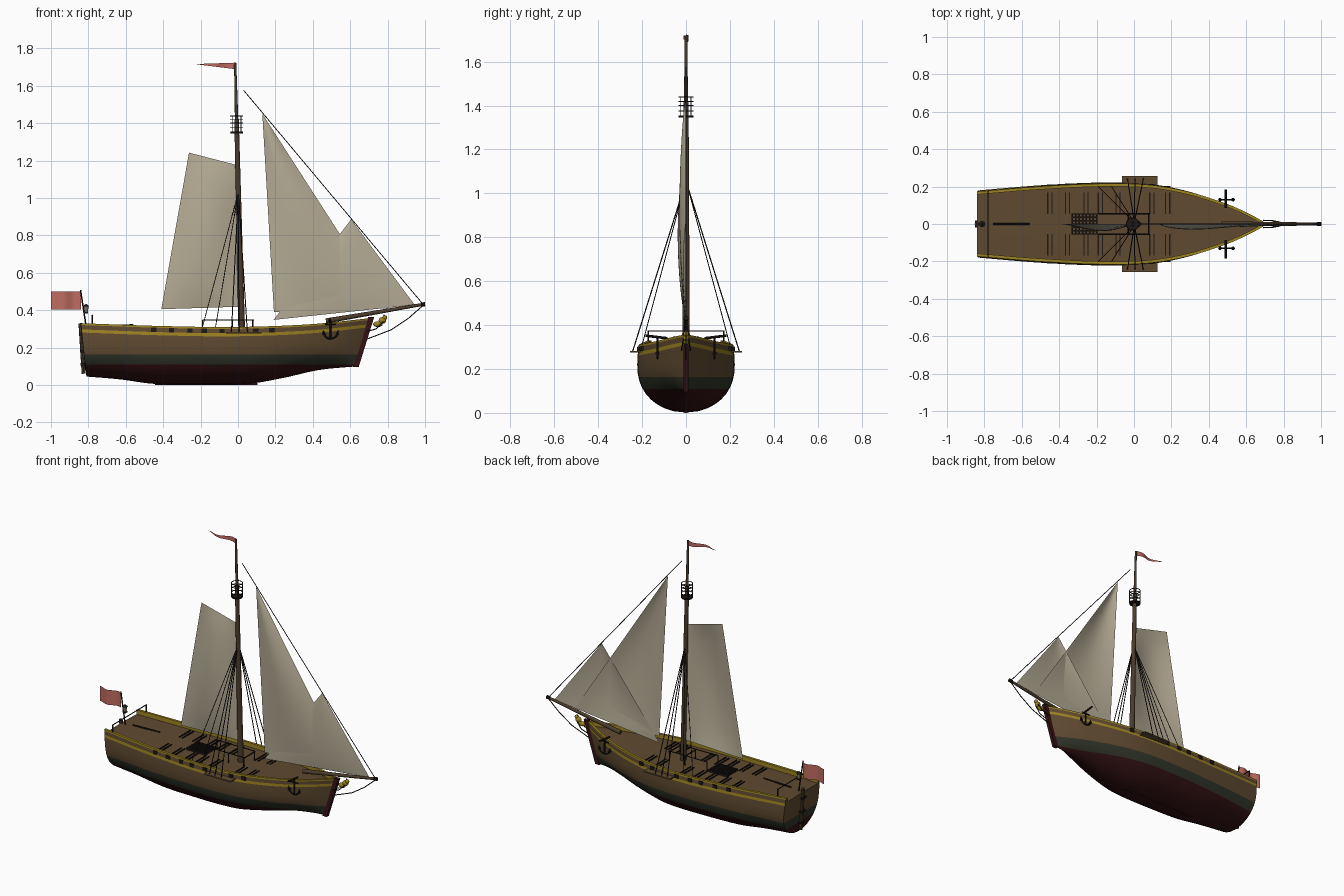
import bpy, bmesh, math
from mathutils import Vector, Matrix

if "Cube" in bpy.data.objects:
    bpy.data.objects.remove(bpy.data.objects["Cube"])

def material(name, r, g, b):
    m = bpy.data.materials.new(name)
    m.diffuse_color = (r, g, b, 1)
    m.use_nodes = True
    m.node_tree.nodes["Principled BSDF"].inputs["Base Color"].default_value = m.diffuse_color
    return m

BROWN = material("oak_brown", .115, .068, .03)
GREEN = material("dark_green", .03, .036, .022)
RED = material("bottom_red", .035, .006, .007)
YELLOW = material("rail_yellow", .34, .23, .015)
SPAR = material("spar_wood", .07, .045, .024)
BLACK = material("tarred_black", .012, .009, .008)
SAIL = material("canvas", .46, .41, .30)
FLAG = material("flag_red", .52, .15, .12)

def finish(name, bm, *mats):
    me = bpy.data.meshes.new(name)
    bm.to_mesh(me)
    bm.free()
    ob = bpy.data.objects.new(name, me)
    for m in mats:
        me.materials.append(m)
    bpy.context.collection.objects.link(ob)
    return ob

def box(bm, c, s):
    bmesh.ops.create_cube(bm, size=1, matrix=Matrix.Translation(c) @ Matrix.Diagonal((*s, 1)))

def rod(bm, a, b, r1, r2=None, n=8):
    a, b = Vector(a), Vector(b)
    d = b - a
    m = Matrix.Translation((a + b) / 2) @ d.to_track_quat('Z', 'Y').to_matrix().to_4x4()
    bmesh.ops.create_cone(bm, cap_ends=True, segments=n, radius1=r1,
                          radius2=r1 if r2 is None else r2, depth=d.length, matrix=m)

def path(bm, pts, r, n=6):
    for a, b in zip(pts, pts[1:]):
        rod(bm, a, b, r, n=n)

def hoop(bm, c, radius, r, n=20):
    path(bm, [(c[0] + radius * math.cos(t * math.tau / n), c[1] + radius * math.sin(t * math.tau / n), c[2])
              for t in range(n + 1)], r, 5)

def curve(pts, x):
    # smooth interpolation through control points
    x = min(max(x, pts[0][0]), pts[-1][0])
    n = len(pts)
    slope = lambda i: ((pts[min(i + 1, n - 1)][1] - pts[max(i - 1, 0)][1]) /
                       (pts[min(i + 1, n - 1)][0] - pts[max(i - 1, 0)][0]))
    i = next(k for k in range(n - 1) if x <= pts[k + 1][0])
    (x0, y0), (x1, y1) = pts[i], pts[i + 1]
    d = x1 - x0
    t = (x - x0) / d
    return ((2*t**3 - 3*t*t + 1) * y0 + (t**3 - 2*t*t + t) * d * slope(i)
            + (3*t*t - 2*t**3) * y1 + (t**3 - t*t) * d * slope(i + 1))

BEAM = [(-.84, .18), (-.5, .207), (-.15, .222), (.1, .214), (.3, .178), (.5, .113), (.62, .057), (.715, 0)]
SHEER = [(-.84, .33), (-.4, .315), (0, .31), (.4, .325), (.715, .358)]
KEEL = [(-.84, .045), (-.65, .03), (-.45, .006), (-.2, .002), (.1, .006), (.3, .037), (.5, .08), (.715, .1)]

def sheer(x): return curve(SHEER, x)

def hull_y(X, z):
    k = curve(KEEL, X)
    s = min(max((z - k) / (.22 - k), 0), 1)
    bow = min(max((X - .1) / .6, 0), 1)
    f = (1 - (1 - s) ** 2.3) ** (.5 + .2 * bow)
    return max(0, curve(BEAM, X)) * f * (1 - max(0, (z - .24) * .4))

def hull_x(X, z):
    xs = -.84 + .03 * (.33 - z) / .29
    xe = .64 + .075 * (z - .1) / .26
    return xs + (X + .84) / 1.555 * (xe - xs)

# Hull: lofted stations, with stripe, rail and deck rows
bm = bmesh.new()
N = 44
for side in (1, -1):
    rings = []
    for i in range(N + 1):
        X = -.84 + 1.555 * i / N
        k, h = curve(KEEL, X), sheer(X)
        zs = [k + (h - .05 - k) * (j / 10) ** 1.6 for j in range(11)] + [h - .033, h - .01, h]
        pts = [(hull_x(X, z), hull_y(X, z), z) for z in zs]
        x, y, z = pts[-1]
        yi = max(0, y - .016)
        pts += [(x, yi, h), (x, yi, h - .028), (x, 0, h - .024)]
        rings.append([bm.verts.new((p[0], p[1] * side, p[2])) for p in pts])
    for a, b in zip(rings, rings[1:]):
        for j in range(len(a) - 1):
            f = bm.faces.new((a[j], b[j], b[j + 1], a[j + 1]))
            f.material_index = 3 if j in (10, 12, 13, 14) else 0
    bm.faces.new(rings[0])
bmesh.ops.remove_doubles(bm, verts=bm.verts, dist=1e-5)
for z in (.108, .163):
    bmesh.ops.bisect_plane(bm, geom=bm.verts[:] + bm.edges[:] + bm.faces[:], plane_co=(0, 0, z), plane_no=(0, 0, 1))
for f in bm.faces:
    z = f.calc_center_median().z
    if z < .163:
        f.material_index = 2 if z < .108 else 1
bmesh.ops.recalc_face_normals(bm, faces=bm.faces)
finish("hull", bm, BROWN, GREEN, RED, YELLOW)

# Stem post and keel
bm = bmesh.new()
prof = [(.615, .095), (.645, .095), (.728, .362), (.695, .362)]
sides = [[bm.verts.new((x, y, z)) for x, z in prof] for y in (-.011, .011)]
bm.faces.new(sides[0])
bm.faces.new(sides[1][::-1])
for i in range(4):
    j = (i + 1) % 4
    bm.faces.new((sides[0][i], sides[0][j], sides[1][j], sides[1][i]))
bmesh.ops.recalc_face_normals(bm, faces=bm.faces)
finish("stem_post", bm, RED)
bm = bmesh.new()
box(bm, (-.17, 0, .005), (.55, .014, .01))
finish("keel", bm, RED)

# Rudder, hinges and tiller
bm = bmesh.new()
rod(bm, (-.825, 0, .06), (-.842, 0, .33), .011)
finish("rudder", bm, SPAR)
bm = bmesh.new()
for z in (.11, .18, .27):
    box(bm, (-.836 + (.2 - z) * .06, 0, z), (.022, .04, .012))
rod(bm, (-.755, 0, .315), (-.56, 0, .32), .005)
finish("rudder_hinges_and_tiller", bm, BLACK)

# Gun ports and deck strips beside them
bm, strips = bmesh.new(), bmesh.new()
for x in (-.45, -.355, -.257, -.18, -.085, .095, .18):
    for s in (1, -1):
        z = sheer(x) - .021
        box(bm, (x, s * (hull_y(x, z) - .001), z), (.028, .012, .023))
        for d in (-.011, .011):
            box(strips, (x + d, s * .112, sheer(x) - .024), (.006, .115, .008))
finish("gun_ports", bm, BLACK)
finish("gun_slides", strips, BLACK)

# Hatch grating
bm = bmesh.new()
for i in range(8):
    box(bm, (-.33 + i * .0186, 0, .294), (.007, .112, .012))
for i in range(7):
    box(bm, (-.265, -.053 + i * .0177, .294), (.14, .007, .012))
finish("hatch_grating", bm, BLACK)

# Rail around the mast foot
bm = bmesh.new()
for x in (-.03, .08):
    for y in (-.055, .055):
        rod(bm, (x, y, .28), (x, y, .345), .004)
for s in (-.055, .055):
    rod(bm, (-.19, s, .347), (.085, s, .347), .003)
    rod(bm, (-.19, s, .28), (-.19, s, .347), .003)
    rod(bm, (.025 + s, -.06, .342), (.025 + s, .06, .342), .004)
finish("mast_foot_rail", bm, BLACK)

# Channels: side plates for the shrouds
bm = bmesh.new()
for s in (1, -1):
    box(bm, (.03, s * .229, .278), (.19, .054, .008))
finish("shroud_channels", bm, BROWN)

# Mast and bowsprit
def mast(z, y=0): return (.02 - .035 * (z - .28) / 1.44, y, z)
bm = bmesh.new()
rod(bm, mast(.27), mast(1.42), .018, .012, 14)
rod(bm, mast(1.34), mast(1.72), .010, .006, 12)
finish("mast", bm, SPAR)
bm = bmesh.new()
rod(bm, (.47, 0, .342), (.985, 0, .43), .014, .008, 12)
finish("bowsprit", bm, SPAR)

# Lookout basket and spar end caps
bm = bmesh.new()
cx = mast(1.4)[0]
for z in (1.352, 1.375, 1.4, 1.418, 1.438):
    hoop(bm, (cx, 0, z), .033, .0025)
rod(bm, (cx, 0, 1.345), (cx, 0, 1.352), .034, n=20)
for i in range(4):
    a = math.tau * (i + .5) / 4
    x, y = cx + .033 * math.cos(a), .033 * math.sin(a)
    rod(bm, (x, y, 1.35), (x, y, 1.438), .002, n=5)
rod(bm, (.978, 0, .429), (1, 0, .432), .011, n=10)
finish("lookout_basket_and_cap", bm, BLACK)

# Standing rigging
bm = bmesh.new()
for s in (1, -1):
    for x in (-.035, .005, .05):
        rod(bm, (x, s * .243, .28), mast(1.03, s * .008), .0028, n=5)
    for x in (-.19, -.12):
        rod(bm, (x, s * .2, .31), mast(1.03, s * .008), .0022, n=5)
rod(bm, (.03, 0, 1.575), (.99, 0, .43), .0025, n=5)
path(bm, [(.99, 0, .425), (.91, 0, .355), (.82, 0, .295), (.69, 0, .245)], .003, 5)
for s in (1, -1):
    path(bm, [(.69, s * .02, .285), (.74, s * .018, .3), (.775, s * .012, .335), (.78, 0, .375)], .003, 5)
finish("rigging", bm, BLACK)

# Figurehead
bm = bmesh.new()
for c, r in (((.748, 0, .325), (.026, .014, .015)), ((.772, 0, .345), (.02, .015, .018)), ((.785, 0, .36), (.013, .012, .013))):
    bmesh.ops.create_uvsphere(bm, u_segments=12, v_segments=8, radius=1,
                              matrix=Matrix.Translation(c) @ Matrix.Diagonal((*r, 1)))
finish("figurehead", bm, YELLOW)

# Anchors hanging from their beams
bm = bmesh.new()
for s in (1, -1):
    y = s * .13
    rod(bm, (.49, s * .085, .34), (.49, s * .185, .352), .006)
    rod(bm, (.495, y, .25), (.495, y, .345), .005)
    rod(bm, (.465, y, .325), (.525, y, .325), .004)
    path(bm, [(.495 + .04 * math.sin(a / 10), y, .287 - .04 * math.cos(a / 10)) for a in range(-14, 15, 4)], .005)
    for d in (-1, 1):
        rod(bm, (.495 + d * .035, y, .268), (.495 + d * .04, y, .293), .01, .001)
finish("anchors", bm, BLACK)

# Stern railing, lantern and flag staff
bm = bmesh.new()
rod(bm, (-.78, -.175, .373), (-.78, .175, .373), .003)
for y in (-.172, .172):
    rod(bm, (-.78, y, .31), (-.78, y, .373), .004)
rod(bm, (-.81, 0, .3), (-.842, 0, .508), .004)
box(bm, (-.812, 0, .385), (.022, .022, .008))
rod(bm, (-.812, 0, .42), (-.812, 0, .432), .017, .004)
finish("stern_railing_and_staff", bm, BLACK)
bm = bmesh.new()
rod(bm, (-.812, 0, .389), (-.812, 0, .42), .009, .013)
finish("stern_lantern", bm, SAIL)

def sheet(name, mat, a, b, c, d, belly, waves=.5, n=12):
    # patch of cloth: a-b is the top edge, d-c the bottom edge, bulging along y
    bm = bmesh.new()
    g = []
    for i in range(n + 1):
        v = i / n
        row = []
        for j in range(n + 1):
            u = j / n
            p = Vector(a).lerp(Vector(b), u).lerp(Vector(d).lerp(Vector(c), u), v)
            y = belly * math.sin(u * math.tau * waves) * (math.sin(v * math.pi) ** .7 if waves == .5 and 0 < v < 1 else (waves != .5))
            row.append(bm.verts.new((p.x, y, p.y)))
        g.append(row)
    for i in range(n):
        for j in range(n):
            bm.faces.new((g[i][j], g[i][j + 1], g[i + 1][j + 1], g[i + 1][j]))
    bmesh.ops.remove_doubles(bm, verts=bm.verts, dist=1e-5)
    finish(name, bm, mat)

# Sails and flags
sheet("mainsail", SAIL, (-.262, 1.242), (-.004, 1.175), (.002, .418), (-.41, .405), -.038)
sheet("large_headsail", SAIL, (.13, 1.45), (.13, 1.45), (.8, .41), (.192, .39), -.03)
sheet("small_headsail", SAIL, (.605, .885), (.605, .885), (.945, .428), (.19, .348), -.015)
sheet("stern_flag", FLAG, (-.84, .5), (-1, .5), (-1, .403), (-.84, .403), .01, 1.25)
sheet("mast_pennant", FLAG, (-.012, 1.723), (-.22, 1.716), (-.22, 1.714), (-.012, 1.688), .012, 1.25)

# Smooth shading with sharp edges kept
bpy.ops.object.select_all(action='SELECT')
bpy.context.view_layer.objects.active = bpy.data.objects["hull"]
bpy.ops.object.shade_smooth_by_angle(angle=math.radians(35))
